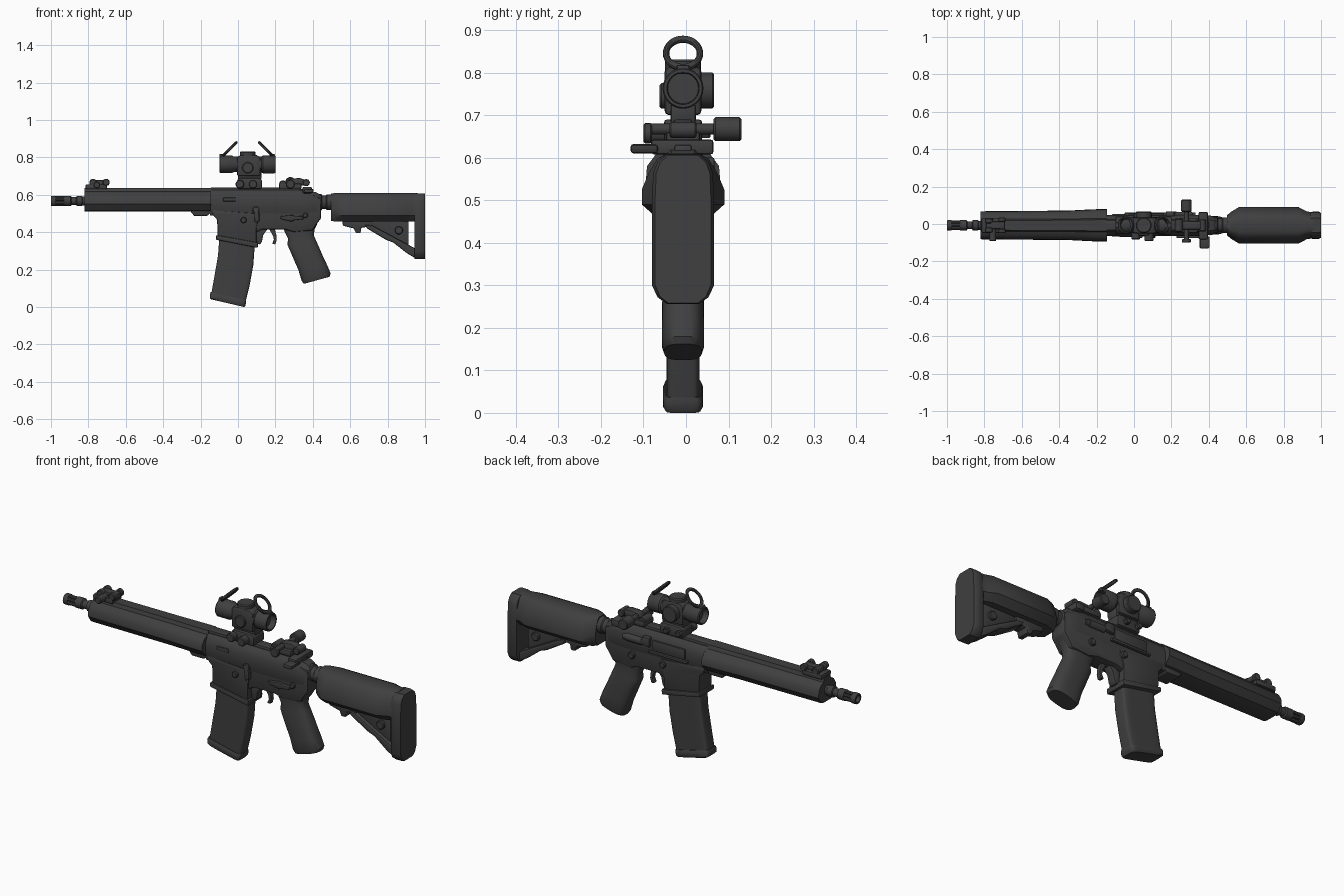
import bpy, bmesh, math
from mathutils import Vector

C = -0.007  # centre line of the body in y
MAT = bpy.data.materials.new("dark_grey")
MAT.diffuse_color = (0.05, 0.05, 0.05, 1)


def finish(name, bm, bevel=0.0):
    bmesh.ops.recalc_face_normals(bm, faces=bm.faces)
    if bevel:
        edges = [e for e in bm.edges if len(e.link_faces) == 2 and e.calc_face_angle(0) > 0.6]
        bmesh.ops.bevel(bm, geom=edges, offset=bevel, segments=2, profile=0.5,
                        affect='EDGES', clamp_overlap=True)
    me = bpy.data.meshes.new(name)
    bm.to_mesh(me)
    bm.free()
    me.materials.append(MAT)
    ob = bpy.data.objects.new(name, me)
    bpy.context.collection.objects.link(ob)
    return ob


def skin(name, rings, bevel=0.0):
    """Join rings of points into one capped surface."""
    bm = bmesh.new()
    vs = [[bm.verts.new(p) for p in r] for r in rings]
    n = len(vs[0])
    for a, b in zip(vs, vs[1:]):
        for i in range(n):
            j = (i + 1) % n
            bm.faces.new((a[i], a[j], b[j], b[i]))
    bm.faces.new(vs[0])
    bm.faces.new(vs[-1])
    return finish(name, bm, bevel)


def slab(name, pts, hw, bevel=0.006, y=C):
    """Side profile (x, z) given thickness across y."""
    return skin(name, [[(x, y + s * hw, z) for x, z in pts] for s in (-1, 1)], bevel)


def box(name, x0, x1, y0, y1, z0, z1, bevel=0.005):
    return slab(name, [(x0, z0), (x1, z0), (x1, z1), (x0, z1)], (y1 - y0) / 2, bevel, (y0 + y1) / 2)


def lathe(name, prof, centre, axis='x', n=24):
    """Turned part: prof is (distance along axis, radius)."""
    rings = []
    for t, r in prof:
        ring = []
        for i in range(n):
            a = 2 * math.pi * i / n
            u, v = centre[0] + r * math.cos(a), centre[1] + r * math.sin(a)
            ring.append({'x': (t, u, v), 'y': (u, t, v), 'z': (u, v, t)}[axis])
        rings.append(ring)
    return skin(name, rings)


def knob(name, x, z, y0, y1, r, n=20):
    c = min(0.004, r * 0.3)
    return lathe(name, [(y0, r - c), (y0 + c, r), (y1 - c, r), (y1, r - c)], (x, z), 'y', n)


def loft(name, stations, bevel=0.0):
    """Mirrored half sections (dy, z) placed along x."""
    return skin(name, [[(x, C + d, z) for d, z in h] + [(x, C - d, z) for d, z in reversed(h)]
                       for x, h in stations], bevel)


def column(name, levels, power, n=32):
    """Rounded column: levels are (front x, z, back x, z, half width)."""
    sp = lambda v: math.copysign(abs(v) ** power, v)
    rings = []
    for ax, az, bx, bz, hw in levels:
        ring = []
        for i in range(n):
            a = 2 * math.pi * (i + 0.5) / n
            c, s = sp(math.cos(a)), sp(math.sin(a))
            ring.append(((ax + bx) / 2 + (bx - ax) / 2 * c, C + hw * s,
                         (az + bz) / 2 + (bz - az) / 2 * c))
        rings.append(ring)
    return skin(name, rings)


# muzzle device with open slots, and barrel
BZ = 0.567
lathe("muzzle_ring", [(-0.975, 0.018), (-1.0, 0.018), (-1.0, 0.026), (-0.995, 0.028),
                      (-0.975, 0.028), (-0.975, 0.018)], (C, BZ))
for i in range(6):
    a = math.pi * (i + 0.5) / 3
    lathe(f"muzzle_prong_{i}", [(-0.98, 0.009), (-0.92, 0.009)],
          (C + 0.019 * math.cos(a), BZ + 0.019 * math.sin(a)), n=8)
lathe("barrel", [(-0.93, 0.016), (-0.93, 0.028), (-0.895, 0.028), (-0.89, 0.021), (-0.865, 0.021),
                 (-0.862, 0.028), (-0.835, 0.028), (-0.832, 0.024), (-0.8, 0.024)], (C, BZ))

# handguard with flared rear
guard = [(0.026, 0.637), (0.032, 0.618), (0.055, 0.608), (0.073, 0.58), (0.075, 0.55), (0.05, 0.515), (0.03, 0.51)]
wide = lambda k: [(d * k, z) for d, z in guard]
loft("handguard", [(-0.82, wide(0.97)), (-0.815, guard), (-0.35, wide(1.05)), (-0.22, wide(1.14)),
                   (-0.145, wide(1.16))])
slab("handguard_clamp", [(-0.26, 0.52), (-0.235, 0.487), (-0.165, 0.487), (-0.14, 0.51), (-0.14, 0.53)], 0.045)

# upper receiver and top rail
upper = [(0.03, 0.625), (0.045, 0.61), (0.056, 0.58), (0.056, 0.53), (0.045, 0.49)]
loft("upper_receiver", [(-0.15, upper), (0.36, upper), (0.42, [(d * 0.9, z - 0.012) for d, z in upper]),
                        (0.44, [(d * 0.75, 0.55 + (z - 0.56) * 0.75) for d, z in upper])])
box("top_rail", -0.15, 0.33, C - 0.027, C + 0.027, 0.61, 0.638)

# lower receiver and magazine well
slab("lower_receiver", [(-0.11, 0.54), (-0.11, 0.42), (0.1, 0.40), (0.13, 0.415), (0.25, 0.415), (0.30, 0.40),
                        (0.40, 0.41), (0.425, 0.45), (0.445, 0.475), (0.445, 0.58), (0.40, 0.60), (0.1, 0.56)],
     0.048, 0.01)
slab("magazine_well", [(-0.14, 0.52), (-0.135, 0.49), (-0.112, 0.47), (-0.108, 0.37), (0.098, 0.33),
                       (0.1, 0.43), (0.12, 0.50)], 0.054, 0.008)
slab("well_flange", [(-0.118, 0.385), (-0.118, 0.36), (0.105, 0.316), (0.108, 0.345)], 0.061)

# magazine
column("magazine", [(-0.10, 0.37, 0.09, 0.335, 0.039), (-0.107, 0.275, 0.082, 0.225, 0.039),
                    (-0.126, 0.165, 0.062, 0.115, 0.039), (-0.143, 0.07, 0.04, 0.025, 0.039)], 0.28)
column("magazine_base", [(-0.146, 0.08, 0.044, 0.036, 0.042), (-0.15, 0.07, 0.044, 0.026, 0.047),
                         (-0.15, 0.048, 0.04, 0.008, 0.047), (-0.143, 0.041, 0.034, 0.0, 0.042)], 0.28)

# trigger and guard hook
slab("trigger", [(0.165, 0.42), (0.195, 0.42), (0.205, 0.385), (0.207, 0.36), (0.20, 0.335), (0.182, 0.338),
                 (0.192, 0.36), (0.188, 0.38)], 0.012, 0.003)
slab("guard_hook", [(0.095, 0.42), (0.16, 0.42), (0.135, 0.385), (0.128, 0.35), (0.118, 0.335), (0.1, 0.338)],
     0.022, 0.004)

# pistol grip
column("pistol_grip", [(0.235, 0.44, 0.435, 0.47, 0.042), (0.25, 0.40, 0.41, 0.415, 0.042),
                       (0.268, 0.365, 0.405, 0.385, 0.041), (0.263, 0.335, 0.418, 0.355, 0.044),
                       (0.285, 0.285, 0.44, 0.305, 0.048), (0.30, 0.25, 0.455, 0.27, 0.049),
                       (0.322, 0.20, 0.478, 0.222, 0.05), (0.34, 0.14, 0.495, 0.18, 0.05),
                       (0.352, 0.124, 0.49, 0.162, 0.044)], 0.7)

# receiver controls on the front (-y) side
knob("take_down_pin", 0.36, 0.49, C - 0.06, C - 0.04, 0.014)
knob("bolt_catch", 0.095, 0.52, C - 0.066, C - 0.04, 0.018)
slab("bolt_catch_lever", [(0.085, 0.53), (0.11, 0.53), (0.115, 0.46), (0.09, 0.45)], 0.012, 0.004, C - 0.055)
knob("well_button", 0.03, 0.465, C - 0.068, C - 0.04, 0.016)
knob("selector_hub", 0.285, 0.475, C - 0.066, C + 0.062, 0.018)
slab("selector_lever", [(0.225, 0.485), (0.27, 0.49), (0.35, 0.485), (0.35, 0.47), (0.27, 0.46), (0.23, 0.47)],
     0.01, 0.004, C - 0.058)
box("receiver_plate", -0.08, -0.01, C - 0.062, C - 0.05, 0.565, 0.585, 0.004)
# receiver details on the back (+y) side
box("port_cover", -0.03, 0.16, C + 0.05, C + 0.063, 0.535, 0.59)
box("port_hinge", -0.05, 0.18, C + 0.05, C + 0.068, 0.52, 0.533, 0.004)
slab("case_deflector", [(0.17, 0.60), (0.17, 0.55), (0.23, 0.56), (0.21, 0.60)], 0.014, 0.005, C + 0.06)
lathe("forward_assist", [(0.22, 0.02), (0.31, 0.02), (0.312, 0.016), (0.33, 0.016)], (C + 0.052, 0.565), 'x', 16)
knob("magazine_release", 0.10, 0.475, C + 0.04, C + 0.066, 0.017)

# charging handle
box("charging_handle", 0.345, 0.395, C - 0.075, 0.065, 0.607, 0.643, 0.008)
slab("charging_latch", [(0.35, 0.61), (0.40, 0.61), (0.405, 0.63), (0.355, 0.632)], 0.032, 0.006, -0.098)
box("charging_bar", 0.24, 0.40, C - 0.02, C + 0.02, 0.605, 0.63)

# buffer tube
lathe("buffer_tube", [(0.40, 0.036), (0.415, 0.045), (0.445, 0.045), (0.45, 0.037), (0.47, 0.037),
                      (0.475, 0.042), (0.50, 0.042), (0.505, 0.036), (0.6, 0.036)], (C, 0.56))

# stock body
st = [(0.035, 0.61), (0.06, 0.598), (0.08, 0.565), (0.097, 0.525), (0.097, 0.49), (0.06, 0.457)]
sq = lambda k, m=1: [(d * k, 0.54 + (z - 0.54) * m) for d, z in st]
loft("stock_body", [(0.497, sq(0.55, 0.95)), (0.52, sq(0.75)), (0.56, sq(1)), (0.88, sq(1)),
                    (0.925, sq(0.76)), (0.96, sq(0.72))])
# butt pad
pad = [(0.038, 0.608), (0.06, 0.59), (0.07, 0.565), (0.073, 0.5), (0.073, 0.30), (0.06, 0.272), (0.038, 0.256)]
ins = lambda k: [(d * k, 0.432 + (z - 0.432) * (0.9 + 0.1 * k)) for d, z in pad]
loft("butt_pad", [(0.945, ins(0.94)), (0.955, pad), (0.988, pad), (1.0, ins(0.9))])
# stock skeleton frame
slab("stock_web", [(0.70, 0.47), (0.912, 0.47), (0.912, 0.29), (0.87, 0.32), (0.70, 0.44)], 0.025, 0.004)
slab("stock_strut", [(0.68, 0.44), (0.72, 0.435), (0.95, 0.312), (0.95, 0.26), (0.90, 0.29), (0.83, 0.345),
                     (0.79, 0.36), (0.69, 0.42)], 0.045, 0.008)
knob("sling_socket", 0.86, 0.41, C - 0.04, C + 0.04, 0.022)
slab("stock_lever", [(0.56, 0.465), (0.56, 0.435), (0.62, 0.42), (0.63, 0.395), (0.655, 0.395), (0.66, 0.425),
                     (0.72, 0.43), (0.72, 0.465)], 0.035)

# red dot optic
OZ = 0.763
lathe("optic_tube", [(-0.07, 0.036), (-0.10, 0.038), (-0.10, 0.042), (-0.095, 0.046), (-0.03, 0.046),
                     (-0.022, 0.041), (0.125, 0.041), (0.133, 0.048), (0.195, 0.048), (0.2, 0.045),
                     (0.2, 0.038), (0.17, 0.036)], (C, OZ), 'x', 32)
slab("optic_body", [(-0.005, 0.70), (0.12, 0.70), (0.12, 0.80), (0.1, 0.812), (0.01, 0.812), (-0.005, 0.80)],
     0.043, 0.012)
lathe("top_turret", [(0.80, 0.042), (0.826, 0.042), (0.831, 0.037)], (0.052, C), 'z')
knob("side_turret", 0.052, OZ - 0.005, C + 0.03, C + 0.073, 0.042, 28)
knob("battery_cap", 0.052, 0.745, C - 0.055, C - 0.02, 0.03)
for name, x, ang in (("front_cap_ring", -0.044, -45), ("rear_cap_ring", 0.148, 45)):
    bpy.ops.mesh.primitive_torus_add(location=(x, C, 0.845), rotation=(0, math.radians(ang), 0),
                                     major_radius=0.042, minor_radius=0.008,
                                     major_segments=32, minor_segments=10)
    ob = bpy.context.object
    ob.name, ob.scale = name, (1.12, 0.95, 1)
    ob.data.materials.append(MAT)
box("front_cap_hinge", -0.10, -0.07, C - 0.015, C + 0.015, 0.795, 0.818)
box("rear_cap_hinge", 0.168, 0.198, C - 0.015, C + 0.015, 0.797, 0.818)
# optic mount
slab("mount_neck", [(0.0, 0.68), (0.125, 0.68), (0.125, 0.73), (0.0, 0.73)], 0.03, 0.008)
slab("mount_base", [(-0.005, 0.632), (0.128, 0.632), (0.128, 0.68), (0.115, 0.69), (0.01, 0.69), (-0.005, 0.68)],
     0.045, 0.008)
for i, x in enumerate((0.0, 0.07)):
    knob(f"mount_knob_{i}", x + 0.01, 0.657, -0.092 + 0.01 * (1 - i), C - 0.035, 0.023)
    knob(f"mount_nut_{i}", x + 0.01, 0.66, C + 0.04, C + 0.065, 0.016, 6)

# folded front sight
box("front_sight_base", -0.815, -0.70, C - 0.04, C + 0.04, 0.63, 0.656, 0.006)
box("front_sight_arm", -0.79, -0.69, C - 0.02, C + 0.02, 0.65, 0.678, 0.006)
for s in (-1, 1):
    knob(f"front_sight_ear_{s}", -0.705, 0.667, C + s * 0.03 - 0.012, C + s * 0.03 + 0.012, 0.019)
    knob(f"front_sight_pivot_{s}", -0.775, 0.665, C + s * 0.025 - 0.014, C + s * 0.025 + 0.014, 0.02)
knob("front_sight_knob", -0.755, 0.653, -0.092, C, 0.018)

# folded rear sight
box("rear_sight_base", 0.22, 0.34, C - 0.04, C + 0.04, 0.63, 0.66, 0.007)
slab("rear_sight_arm", [(0.25, 0.65), (0.27, 0.685), (0.33, 0.69), (0.375, 0.675), (0.375, 0.65)], 0.022)
knob("rear_sight_hinge", 0.24, 0.657, C - 0.035, C + 0.035, 0.02)
knob("rear_sight_peep", 0.365, 0.665, C - 0.032, C + 0.032, 0.019)
knob("rear_sight_axle", 0.28, 0.667, -0.09, 0.08, 0.013)
knob("rear_sight_drum", 0.28, 0.667, 0.065, 0.13, 0.028)
knob("rear_sight_screw", 0.28, 0.657, -0.1, -0.08, 0.024)

# smooth shading with sharp edges kept
bpy.ops.object.select_all(action='SELECT')
bpy.context.view_layer.objects.active = bpy.data.objects["handguard"]
bpy.ops.object.shade_smooth_by_angle(angle=math.radians(35))
